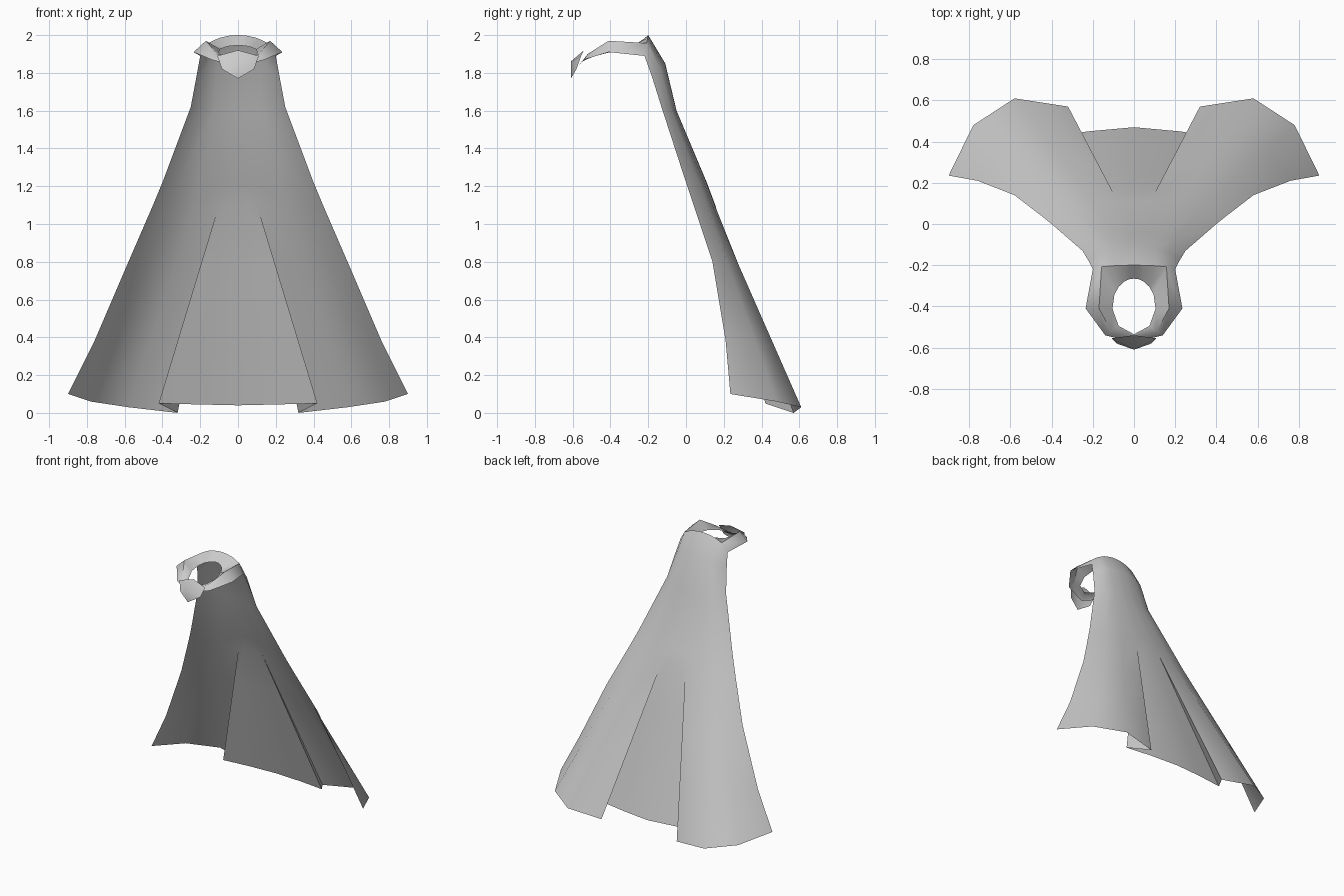
import bpy
import bmesh
from math import sin, cos, radians
from mathutils import Vector

default_cube = bpy.data.objects.get("Cube")
if default_cube:
    bpy.data.objects.remove(default_cube, do_unlink=True)

cloth = bpy.data.materials.new("grey cloth")
cloth.use_nodes = True
grey = (0.6, 0.6, 0.6, 1)
cloth.diffuse_color = grey
cloth.node_tree.nodes["Principled BSDF"].inputs["Base Color"].default_value = grey


def points(*coords):
    return [Vector(c) for c in coords]


def loft(bm, verts, rows):
    """Skin neighbouring rows of points, sharing any vertex that coincides."""
    def vert(co):
        key = tuple(round(c, 4) for c in co)
        if key not in verts:
            verts[key] = bm.verts.new(co)
        return verts[key]

    for upper, lower in zip(rows, rows[1:]):
        for i in range(len(upper) - 1):
            corners = (upper[i], upper[i + 1], lower[i + 1], lower[i])
            unique = list(dict.fromkeys(vert(c) for c in corners))
            if len(unique) > 2:
                bm.faces.new(unique)


def build(name, *strips):
    """Make one mirrored, smooth shaded sheet from half strips."""
    bm, verts = bmesh.new(), {}
    for strip in strips:
        loft(bm, verts, strip)
    mesh = bpy.data.meshes.new(name)
    bm.to_mesh(mesh)
    bm.free()
    mesh.materials.append(cloth)
    obj = bpy.data.objects.new(name, mesh)
    bpy.context.collection.objects.link(obj)
    bpy.ops.object.select_all(action='DESELECT')
    obj.select_set(True)
    bpy.context.view_layer.objects.active = obj
    mirror = obj.modifiers.new("mirror", 'MIRROR')
    mirror.use_clip = True
    bpy.ops.object.modifier_apply(modifier=mirror.name)
    bpy.ops.object.shade_smooth_by_angle(angle=radians(70))
    return obj


# Upper cape: arcs from the spine round to the front edge; the two
# repeated columns open into the pleat further down
columns = [radians(a) for a in (0, 7, 13, 13, 30, 52, 90)]


def arc(spine, edge):
    (sy, sz), (ex, ey, ez) = spine, edge
    return [Vector((ex * sin(a),
                    sy + (ey - sy) * (1 - cos(a)),
                    sz + (ez - sz) * (1 - cos(a)))) for a in columns]


neck = arc((-0.2, 2), (0.2, -0.22, 1.89))
shoulder = arc((-0.11, 1.85), (0.22, -0.18, 1.78))
back = arc((-0.05, 1.6), (0.25, -0.13, 1.62))
waist = arc((0.11, 1.22), (0.4, 0, 1.22))
pleat_top = arc((0.155, 1.1), (0.45, 0.04, 1.1))

# Hem: centre panel tucked in front of the wide outer panel
hem = points((0, 0.47, 0.04), (0.22, 0.45, 0.045), (0.42, 0.42, 0.05),
             (0.32, 0.57, 0), (0.58, 0.61, 0.03), (0.78, 0.48, 0.06),
             (0.9, 0.235, 0.1))


def between(fraction, edge):
    row = [a.lerp(b, fraction) for a, b in zip(pleat_top, hem)]
    row[-1] = Vector(edge)
    return row


thigh = between(0.3, (0.58, 0.14, 0.8))
calf = between(0.7, (0.76, 0.21, 0.38))

# Collar: rolled crest with a lower outer lip and an inner neck opening
crest = neck[5:6] + points((0.17, -0.41, 1.97), (0.11, -0.52, 1.9), (0, -0.55, 1.86))
lip = neck[6:] + points((0.235, -0.41, 1.91), (0.14, -0.54, 1.87), (0, -0.575, 1.83))
rim = neck[:3] + neck[4:5] + crest
opening = [Vector((0.105 * sin(a), 0.135 * cos(a) - 0.4, 1.91 + 0.035 * cos(a)))
           for a in map(radians, (0, 12, 25, 45, 65, 95, 135, 180))]

cape = build("cape",
             [neck, shoulder, back, waist, pleat_top, thigh, calf, hem],
             [crest, lip],
             [opening, rim])

# Clasp: small shield with a central ridge at the throat
wing, flank = points((0.11, -0.555, 1.89), (0.085, -0.58, 1.82))
ridge = points((0, -0.54, 1.92), (0, -0.61, 1.86), (0, -0.61, 1.77))
clasp = build("clasp", [[wing, ridge[0]], [flank, ridge[1]], [flank, ridge[2]]])
